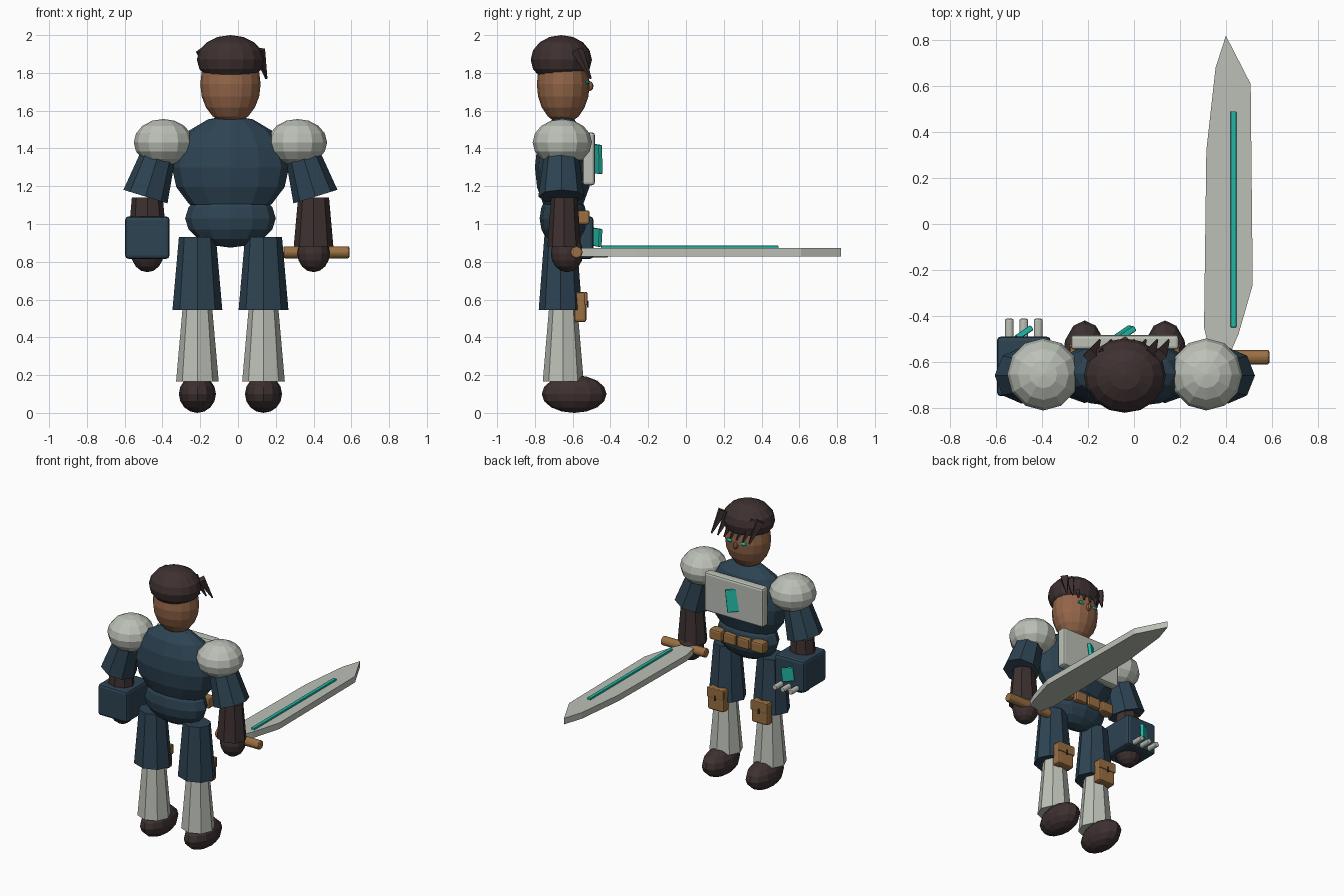
import bpy, bmesh, math
from mathutils import Vector, Matrix

if "Cube" in bpy.data.objects:
    bpy.data.objects.remove(bpy.data.objects["Cube"])


def material(name, rgb):
    m = bpy.data.materials.new(name)
    m.use_nodes = True
    m.diffuse_color = (*rgb, 1)
    m.node_tree.nodes["Principled BSDF"].inputs["Base Color"].default_value = (*rgb, 1)
    return m


BLUE = material("navy_cloth", (0.026, 0.056, 0.085))
STEEL = material("pale_steel", (0.50, 0.53, 0.47))
SKIN = material("brown_skin", (0.29, 0.13, 0.065))
DARK = material("dark_brown", (0.048, 0.030, 0.030))
LEATHER = material("tan_leather", (0.32, 0.16, 0.055))
TEAL = material("teal_glow", (0.015, 0.47, 0.37))

CX, CY = -0.04, -0.65  # body axis
SIDES = (("right", -1), ("left", 1))


def finish(bm, name, mat):
    bmesh.ops.recalc_face_normals(bm, faces=bm.faces)
    me = bpy.data.meshes.new(name)
    bm.to_mesh(me)
    bm.free()
    me.materials.append(mat)
    ob = bpy.data.objects.new(name, me)
    bpy.context.collection.objects.link(ob)
    return ob


def bevel(ob, width, segments=2):
    mod = ob.modifiers.new("soft_edges", "BEVEL")
    mod.width, mod.segments, mod.limit_method = width, segments, "ANGLE"


def ball(name, mat, loc, radii, segs=12, rings=8):
    bm = bmesh.new()
    m = Matrix.Translation(loc) @ Matrix.Diagonal((*radii, 1))
    bmesh.ops.create_uvsphere(bm, u_segments=segs, v_segments=rings, radius=1, matrix=m)
    return finish(bm, name, mat)


def limb(name, mat, start, end, r1, r2, sides=8, squash=1.0):
    """Tapered prism between two points, optionally flattened in depth."""
    a, b = Vector(start), Vector(end)
    d = b - a
    rot = Vector((0, 0, -1)).rotation_difference(d).to_matrix().to_4x4()
    m = (Matrix.Translation((a + b) / 2) @ Matrix.Diagonal((1, squash, 1, 1))
         @ rot @ Matrix.Rotation(math.pi, 4, "X"))
    bm = bmesh.new()
    bmesh.ops.create_cone(bm, cap_ends=True, segments=sides, radius1=r1, radius2=r2,
                          depth=d.length, matrix=m)
    return finish(bm, name, mat)


def box(name, mat, loc, size, soft=0.0, tilt=(0, 0, 0)):
    bm = bmesh.new()
    rot = Matrix.Rotation(tilt[2], 4, "Z") @ Matrix.Rotation(tilt[1], 4, "Y") @ Matrix.Rotation(tilt[0], 4, "X")
    bmesh.ops.create_cube(bm, size=1, matrix=Matrix.Translation(loc) @ rot @ Matrix.Diagonal((*size, 1)))
    ob = finish(bm, name, mat)
    if soft:
        bevel(ob, soft)
    return ob


# Head, hair and face
ball("head", SKIN, (CX, CY, 1.74), (0.16, 0.14, 0.21), 16, 10)
ball("hair_cap", DARK, (CX, CY - 0.01, 1.87), (0.178, 0.162, 0.13), 16, 8)
ball("nose", SKIN, (CX, -0.51, 1.73), (0.017, 0.02, 0.026), 8, 6)
for side, s in SIDES:
    ball(side + "_eye", TEAL, (CX + s * 0.055, -0.522, 1.75), (0.028, 0.012, 0.012), 8, 6)
for i in range(7):
    x = -0.19 + i * 0.05
    limb(f"fringe_strand_{i + 1}", DARK, (x, -0.575, 1.92), (x + 0.04, -0.505, 1.77), 0.034, 0.006, 4)

# Torso, chest plate and belt
ball("torso", BLUE, (CX, CY, 1.30), (0.31, 0.15, 0.275))
ball("hips", BLUE, (CX, CY, 1.03), (0.24, 0.125, 0.155))
box("chest_plate", STEEL, (CX, -0.515, 1.345), (0.47, 0.065, 0.28), 0.015)
box("chest_gem", TEAL, (CX, -0.475, 1.345), (0.085, 0.025, 0.155), 0.006, (0.1, 0.1, 0.6))
for i in range(4):
    box(f"belt_pouch_{i + 1}", LEATHER, (CX + (i - 1.5) * 0.11, -0.545, 1.035), (0.098, 0.07, 0.075), 0.012)

# Shoulders, legs and thigh pouches
for side, s in SIDES:
    x = CX + s * 0.175
    ball(side + "_shoulder_guard", STEEL, (CX + s * 0.355, CY - 0.005, 1.432), (0.157, 0.157, 0.124))
    limb(side + "_thigh", BLUE, (x, CY - 0.015, 0.93), (x, CY - 0.015, 0.545), 0.098, 0.132, squash=0.87)
    limb(side + "_shin", STEEL, (x, CY, 0.56), (x, CY, 0.165), 0.078, 0.113, squash=0.96)
    ball(side + "_boot", DARK, (x, -0.592, 0.10), (0.098, 0.172, 0.10))
    box(side + "_thigh_pouch", LEATHER, (x, -0.56, 0.56), (0.13, 0.065, 0.16), 0.014)
    box(side + "_pouch_flap", LEATHER, (x, -0.53, 0.605), (0.134, 0.016, 0.07), 0.006)
    box(side + "_pouch_clasp", DARK, (x, -0.521, 0.575), (0.01, 0.008, 0.035))

# Arms: the shoulders are symmetric, the hands sit at slightly different spots
for side, s in SIDES:
    x = CX + s * 0.44
    limb(side + "_upper_arm", BLUE, (CX + s * 0.365, CY - 0.01, 1.42), (x + s * 0.01, CY - 0.01, 1.145),
         0.085, 0.122)
    limb(side + "_forearm", DARK, (x, CY + 0.005, 1.14), (x, CY + 0.005, 0.88), 0.082, 0.105, squash=0.85)
    ball(side + "_hand", DARK, (x, -0.63, 0.845), (0.086, 0.086, 0.1))

# Heavy gauntlet on one fist
GX = CX - 0.44
box("gauntlet_block", BLUE, (GX, -0.62, 0.928), (0.235, 0.26, 0.225), 0.018)
box("gauntlet_gem", TEAL, (GX, -0.475, 0.93), (0.08, 0.025, 0.095), 0.006, (0.0, 0.1, 0.6))
for i in range(3):
    k = limb(f"gauntlet_knuckle_{i + 1}", STEEL, (GX + (i - 1) * 0.063, -0.53, 0.84),
             (GX + (i - 1) * 0.063, -0.412, 0.84), 0.02, 0.02)
    bevel(k, 0.012)

# Sword: guard, blade and glowing groove
guard = limb("sword_guard", LEATHER, (0.24, -0.58, 0.85), (0.59, -0.58, 0.85), 0.034, 0.034)
bevel(guard, 0.01)
outline = [(0.40, 0.82), (0.355, 0.68), (0.315, 0.32), (0.305, -0.45), (0.33, -0.56),
           (0.42, -0.56), (0.455, -0.48), (0.517, -0.265), (0.508, 0.61)]
bm = bmesh.new()
face = bm.faces.new([bm.verts.new((x, y, 0.828)) for x, y in outline])
top = bmesh.ops.extrude_face_region(bm, geom=[face])
bmesh.ops.translate(bm, vec=(0, 0, 0.044),
                    verts=[v for v in top["geom"] if isinstance(v, bmesh.types.BMVert)])
finish(bm, "sword_blade", STEEL)
box("blade_groove", TEAL, (0.433, 0.02, 0.877), (0.025, 0.94, 0.016), 0.003)
